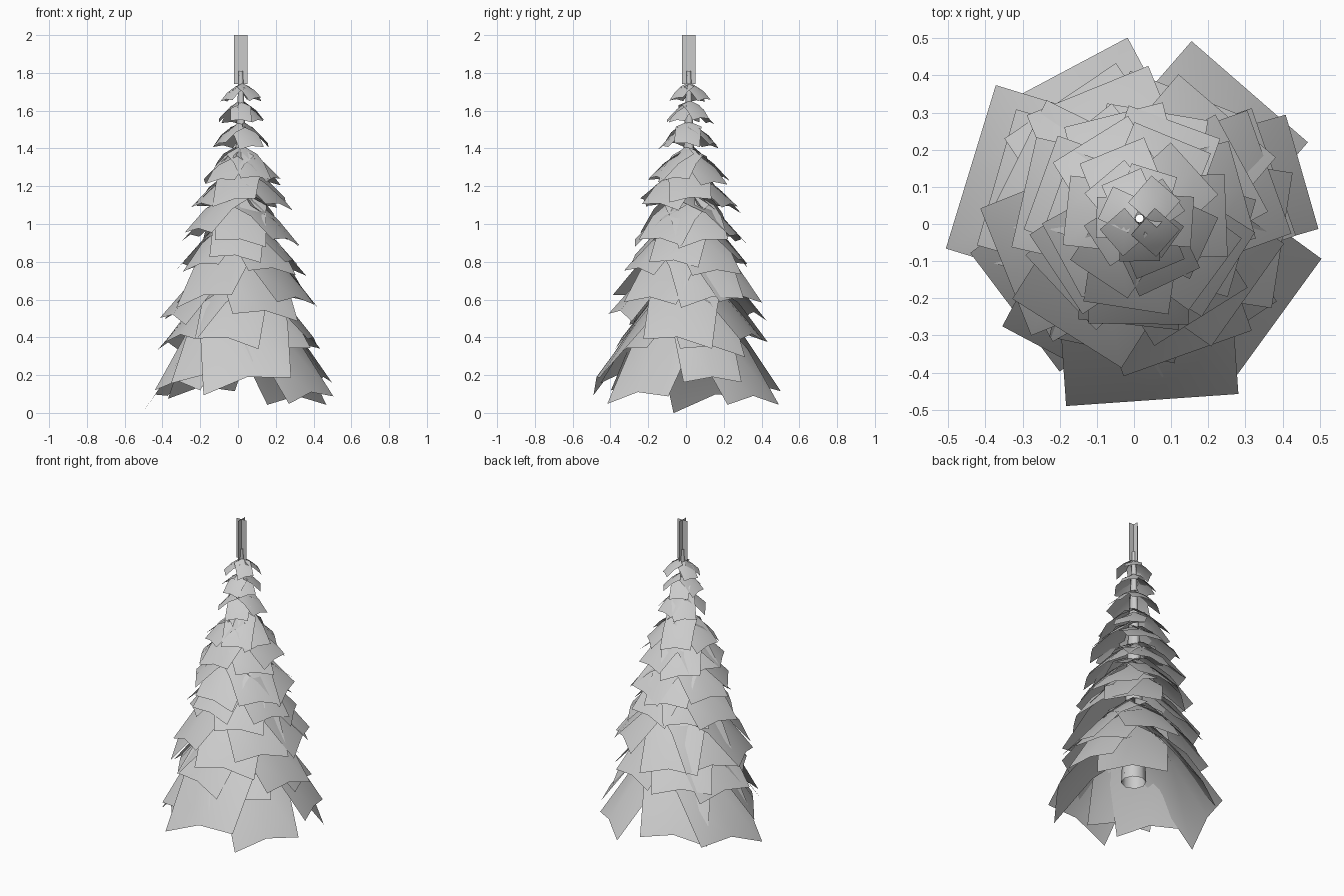
import bpy, math, random

if "Cube" in bpy.data.objects:
    bpy.data.objects.remove(bpy.data.objects["Cube"])

random.seed(11)
CX, CY = 0.015, 0.015          # trunk axis


def make_object(name, verts, faces, smooth=True):
    mesh = bpy.data.meshes.new(name)
    mesh.from_pydata(verts, [], faces)
    mesh.polygons.foreach_set("use_smooth", [smooth] * len(mesh.polygons))
    obj = bpy.data.objects.new(name, mesh)
    bpy.context.collection.objects.link(obj)
    return obj


def add_card(verts, faces, angle, reach, width, apex, drop, curve, roll=0.0, n=2):
    """Square frond card draped over a cone around the trunk."""
    base = len(verts)
    ca, sa = math.cos(angle), math.sin(angle)
    for i in range(n + 1):
        u = 0.012 + (reach - 0.012) * i / n
        for j in range(n + 1):
            v = width * (j / n - 0.5)
            r = math.sqrt(u * u + 0.65 * v * v)
            z = apex - drop * (r / reach) ** curve + roll * v * i / n
            verts.append((CX + u * ca - v * sa, CY + u * sa + v * ca, z))
    for i in range(n):
        for j in range(n):
            a = base + i * (n + 1) + j
            faces.append((a, a + n + 1, a + n + 2, a + 1))


# Trunk: open tapered tube
bpy.ops.mesh.primitive_cone_add(vertices=8, radius1=0.075, radius2=0.011, depth=1.58,
                                end_fill_type='NOTHING', location=(CX, CY, 1.02))
trunk = bpy.context.object
trunk.name = "trunk"
bpy.ops.object.shade_smooth_by_angle(angle=math.radians(50))

# Top leader: two crossed upright strips
w, z0, z1 = 0.035, 1.74, 2.0
verts = [(CX - w, CY, z0), (CX + w, CY, z0), (CX + w, CY, z1), (CX - w, CY, z1),
         (CX, CY - w, z0), (CX, CY + w, z0), (CX, CY + w, z1), (CX, CY - w, z1)]
make_object("leader_strips", verts, [(0, 1, 2, 3), (4, 5, 6, 7)], False)

# Lowest skirt: angle, reach, width, height shift, sideways tilt
skirt = [(-86, .49, .465, .03, .2), (-36, .46, .40, -.05, .1), (16, .455, .32, .03, 0),
         (49, .452, .415, -.07, 0), (118, .445, .40, -.02, -.1), (163, .475, .46, -.063, -.2),
         (-118, .43, .38, .04, 0), (-143, .42, .40, .01, 0)]
verts, faces = [], []
for deg, reach, width, dz, roll in skirt:
    add_card(verts, faces, math.radians(deg), reach, width, .75 + dz, .59, 1.2, roll)
make_object("branch_tier_1", verts, faces)

# Upper tiers: reach, apex height, edge height, card count, curve
tiers = [(.385, .82, .40, 8, 1.2), (.38, .97, .57, 8, 1.25), (.305, 1.08, .79, 8, 1.25),
         (.275, 1.20, .95, 7, 1.25), (.25, 1.32, 1.11, 7, 1.25), (.19, 1.42, 1.25, 6, 1.25),
         (.145, 1.54, 1.42, 5, 1.4), (.118, 1.65, 1.55, 5, 1.4), (.105, 1.745, 1.66, 4, 1.4)]
for k, (reach, apex, edge, count, curve) in enumerate(tiers):
    verts, faces = [], []
    start = random.uniform(0, math.tau)
    for c in range(count):
        angle = start + (c + random.uniform(-.2, .2)) * math.tau / count
        s = random.uniform(.93, 1.05)
        dz = random.uniform(-.13, .1) * (apex - edge)
        add_card(verts, faces, angle, reach * s, reach * s * .95,
                 apex + dz, (apex - edge) * s, curve, random.uniform(-.2, .2))
    make_object(f"branch_tier_{k + 2}", verts, faces)
